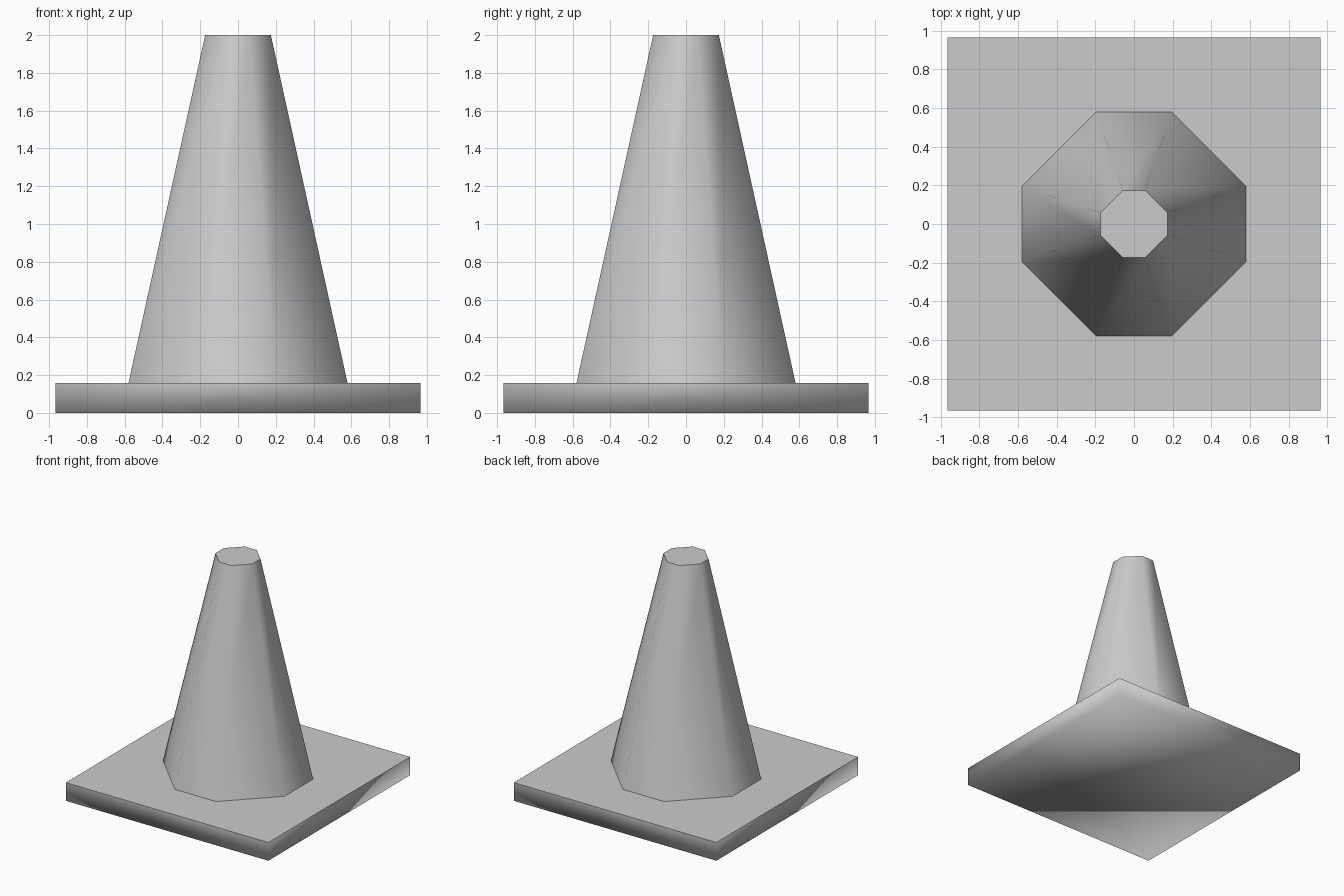
import bpy
import bmesh

cube = bpy.data.objects.get("Cube")
if cube:
    bpy.data.objects.remove(cube, do_unlink=True)

# One plain grey material for the whole model
GREY = (0.6, 0.6, 0.6, 1)
grey = bpy.data.materials.new("plain_grey")
grey.use_nodes = True
grey.diffuse_color = GREY
grey.node_tree.nodes["Principled BSDF"].inputs["Base Color"].default_value = GREY


def square(half):
    return [(half, -half), (half, half), (-half, half), (-half, -half)]


def octagon(a, b):
    """Square of half width a with its corners cut back to b."""
    return [(a, -b), (a, b), (b, a), (-b, a), (-a, b), (-a, -b), (-b, -a), (b, -a)]


def loft(name, low, high, z_low, z_high, closed_bottom):
    """Join two outlines by smooth walls, with a flat sharp-edged top."""
    bm = bmesh.new()
    lower = [bm.verts.new((x, y, z_low)) for x, y in low]
    upper = [bm.verts.new((x, y, z_high)) for x, y in high]
    n = len(lower)
    for i in range(n):
        j = (i + 1) % n
        bm.faces.new((lower[i], lower[j], upper[j], upper[i]))
    if closed_bottom:
        bm.faces.new(lower[::-1])
    for face in bm.faces:
        face.smooth = True
    top = bm.faces.new(upper)
    for edge in top.edges:
        edge.smooth = False
    mesh = bpy.data.meshes.new(name)
    bm.to_mesh(mesh)
    bm.free()
    mesh.materials.append(grey)
    obj = bpy.data.objects.new(name, mesh)
    bpy.context.collection.objects.link(obj)
    return obj


# Square foot plate, softly shaded around the sides and underside
loft("base_plate", square(0.966), square(0.966), 0, 0.157, True)

# Tapering eight-sided cone with a flat tip
loft("cone_body", octagon(0.58, 0.195), octagon(0.174, 0.058), 0.157, 2, False)
